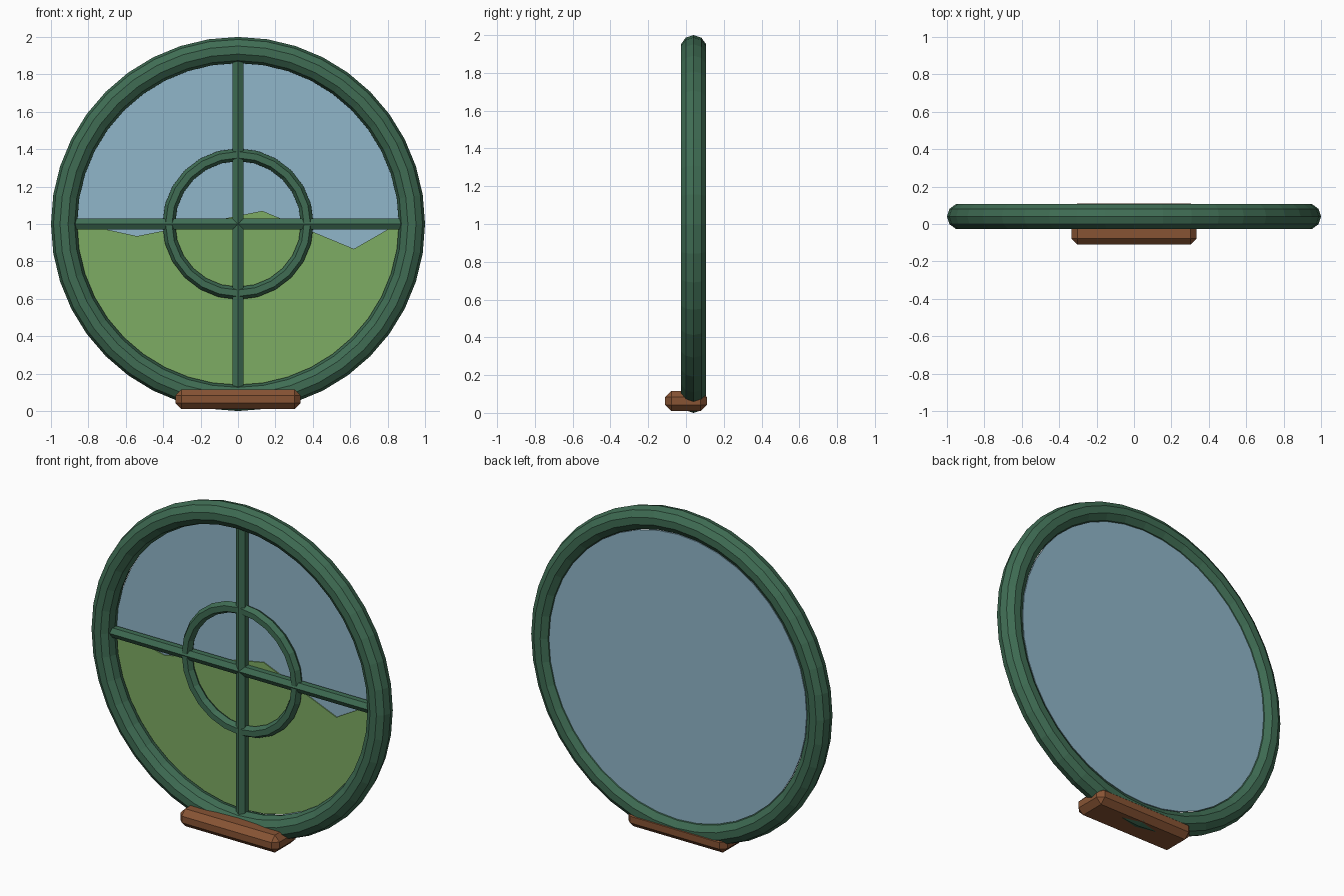
import bpy, bmesh
from math import pi, cos, sin, radians, atan2
from mathutils import Matrix

if "Cube" in bpy.data.objects:
    bpy.data.objects.remove(bpy.data.objects["Cube"], do_unlink=True)

CENTRE = (0, 0.04, 1)   # middle of the round window


def material(name, rgb):
    mat = bpy.data.materials.new(name)
    mat.use_nodes = True
    colour = (*rgb, 1)
    mat.diffuse_color = colour
    mat.node_tree.nodes["Principled BSDF"].inputs["Base Color"].default_value = colour
    return mat


paint = material("green paint", (0.050, 0.152, 0.088))
glass = material("sky blue", (0.28, 0.47, 0.59))
grass = material("grass green", (0.208, 0.415, 0.126))
wood = material("brown wood", (0.245, 0.088, 0.034))


def finish(bm, name, mat, location):
    bmesh.ops.recalc_face_normals(bm, faces=bm.faces)
    mesh = bpy.data.meshes.new(name)
    bm.to_mesh(mesh)
    bm.free()
    mesh.materials.append(mat)
    obj = bpy.data.objects.new(name, mesh)
    obj.location = location
    bpy.context.collection.objects.link(obj)
    return obj


def ring(name, radius, thickness, segments, sides):
    bpy.ops.mesh.primitive_torus_add(
        major_radius=radius, minor_radius=thickness, major_segments=segments,
        minor_segments=sides, location=CENTRE, rotation=(pi / 2, 0, 0))
    obj = bpy.context.object
    obj.name = name
    obj.data.materials.append(paint)


def rod(name, radius, depth, sides, turn, mat, location):
    bm = bmesh.new()
    bmesh.ops.create_cone(bm, cap_ends=True, segments=sides, radius1=radius,
                          radius2=radius, depth=depth, matrix=turn)
    return finish(bm, name, mat, location)


# Round frame and the small ring inside it
ring("outer_frame", 0.93, 0.07, 40, 10)
ring("inner_ring", 0.37, 0.034, 24, 6)

# Crossing six-sided glazing bars, flat side to the front
upright = Matrix.Identity(4)
level = Matrix.Rotation(pi / 2, 4, 'Y')
rod("vertical_bar", 0.034, 1.74, 6, upright, paint, CENTRE)
rod("horizontal_bar", 0.034, 1.74, 6, level, paint, CENTRE)

# Glass disc behind the bars
rod("glass_pane", 0.868, 0.008, 40, Matrix.Rotation(pi / 2, 4, 'X'), glass, (0, 0.075, 1))

# Thin hillside plate: zigzag skyline closed by the lower arc
skyline = [(-0.86, 0.005), (-0.54, -0.065), (0.13, 0.07), (0.62, -0.133), (0.86, 0.005)]
arc = [(0.862 * cos(a), 0.862 * sin(a)) for a in (radians(-9 * i) for i in range(1, 20))]
bm = bmesh.new()
face = bm.faces.new([bm.verts.new((x, 0, z)) for x, z in skyline + arc])
extruded = bmesh.ops.extrude_face_region(bm, geom=[face])
bmesh.ops.translate(bm, vec=(0, 0.006, 0),
                    verts=[v for v in extruded["geom"] if isinstance(v, bmesh.types.BMVert)])
finish(bm, "hillside", grass, (0, 0.06, 1))

# Chamfered wooden sill at the foot
bm = bmesh.new()
bmesh.ops.create_cube(bm, size=1, matrix=Matrix.Diagonal((0.67, 0.22, 0.106, 1)))
bmesh.ops.bevel(bm, geom=bm.edges[:], offset=0.033, segments=1, affect='EDGES')
finish(bm, "sill", wood, (0, 0, 0.063))
